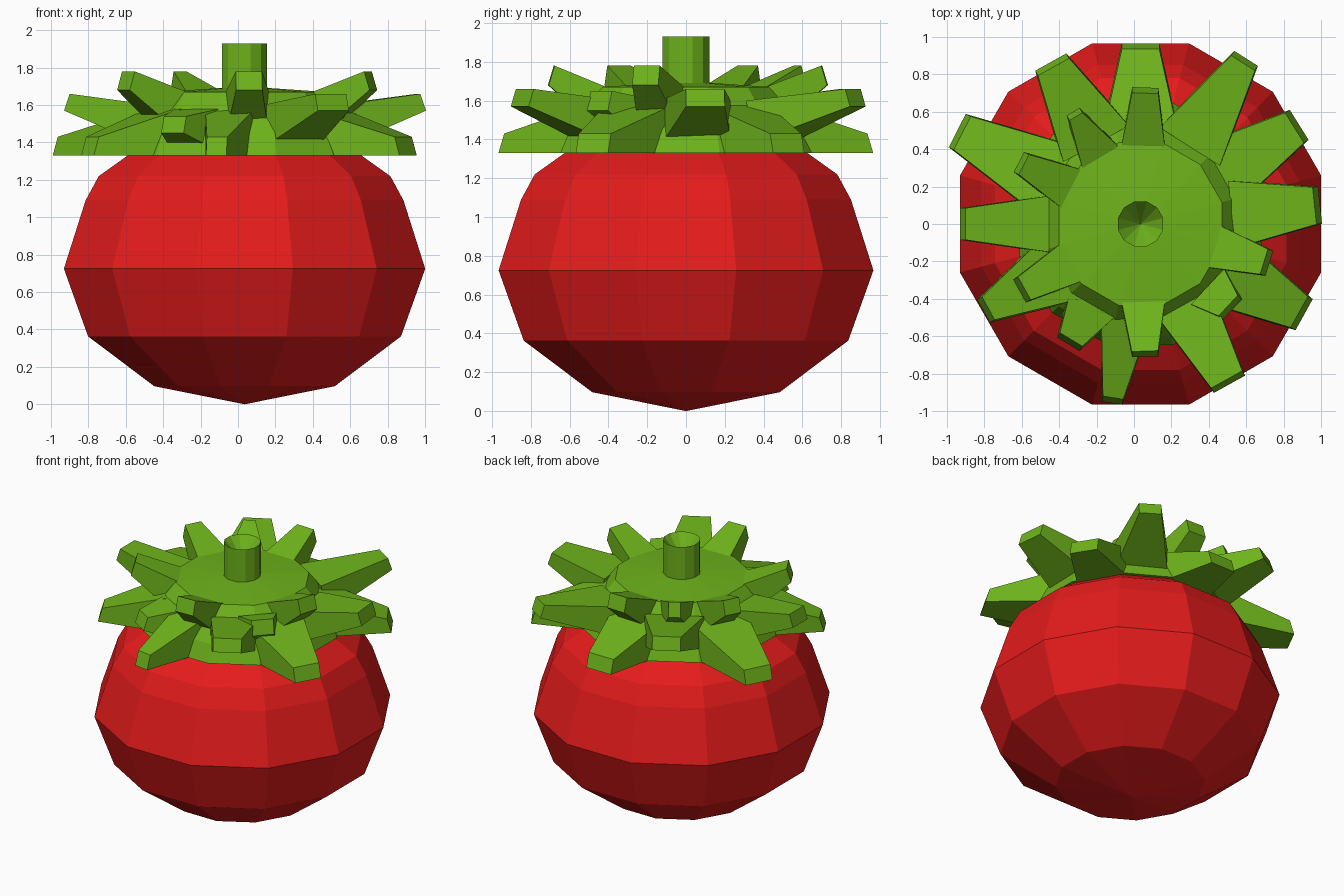
import bpy, bmesh
from math import sin, cos, radians
from mathutils import Vector

if "Cube" in bpy.data.objects:
    bpy.data.objects.remove(bpy.data.objects["Cube"])

CENTRE_X = 0.035


def material(name, rgb):
    m = bpy.data.materials.new(name)
    m.use_nodes = True
    m.diffuse_color = (*rgb, 1)
    m.node_tree.nodes["Principled BSDF"].inputs["Base Color"].default_value = (*rgb, 1)
    return m


RED = material("tomato red", (0.78, 0.011, 0.011))
GREEN = material("leaf green", (0.155, 0.45, 0.011))


def finish(name, bm, mat):
    bmesh.ops.recalc_face_normals(bm, faces=bm.faces)
    mesh = bpy.data.meshes.new(name)
    bm.to_mesh(mesh)
    bm.free()
    mesh.materials.append(mat)
    obj = bpy.data.objects.new(name, mesh)
    obj.location.x = CENTRE_X
    bpy.context.collection.objects.link(obj)


def lathe(name, profile, mat, sides=12, turn=15):
    """Faceted solid from (radius, height) pairs; zero radius makes a point."""
    bm = bmesh.new()
    rings = []
    for r, z in profile:
        if r == 0:
            rings.append([bm.verts.new((0, 0, z))] * sides)
        else:
            angles = [radians(turn + 360 * i / sides) for i in range(sides)]
            rings.append([bm.verts.new((r * cos(a), r * sin(a), z)) for a in angles])
    for low, high in zip(rings, rings[1:]):
        for i in range(sides):
            j = (i + 1) % sides
            corners = dict.fromkeys([low[i], low[j], high[j], high[i]])
            bm.faces.new(list(corners))
    finish(name, bm, mat)


def leaf(name, angle, reach, root, tip, root_width, tip_width, root_radius=0.52):
    """Tapered blunt leaf; root and tip give (bottom, top) heights."""
    a = radians(angle)
    out, side = Vector((cos(a), sin(a), 0)), Vector((-sin(a), cos(a), 0))
    bm = bmesh.new()
    ends = []
    for r, (low, high), w in ((root_radius, root, root_width), (reach, tip, tip_width)):
        ends.append([bm.verts.new(out * (r - inset) + side * (s * w / 2)
                                  + Vector((0, 0, z)))
                     for s, z, inset in ((-1, low, 0), (1, low, 0),
                                         (1, high, 0.03), (-1, high, 0.03))])
    bm.faces.new(ends[0])
    bm.faces.new(ends[1])
    for i in range(4):
        j = (i + 1) % 4
        bm.faces.new([ends[0][i], ends[0][j], ends[1][j], ends[1][i]])
    finish(name, bm, GREEN)


# Fruit
lathe("fruit_body", [(0, 0), (0.5, 0.097), (0.866, 0.363), (1, 0.725),
                     (0.88, 1.09), (0.807, 1.22), (0.64, 1.335), (0, 1.36)], RED)

# Leafy cap and hollow stem
lathe("leaf_cap", [(0, 1.33), (0.67, 1.33), (0.62, 1.45), (0.45, 1.67), (0, 1.70)], GREEN)
lathe("stem", [(0.125, 1.66), (0.125, 1.93), (0, 1.78)], GREEN)

# Low leaves: angle, reach, root width, tip width
for n, (angle, reach, root, tip) in enumerate((
        (32, 1.00, 0.38, 0.19), (90, 0.965, 0.40, 0.20), (153, 1.10, 0.42, 0.20),
        (209, 0.96, 0.38, 0.14), (261, 0.97, 0.27, 0.11), (331, 1.00, 0.40, 0.19))):
    leaf(f"low_leaf_{n + 1}", angle, reach, (1.33, 1.58), (1.33, 1.43), root, tip)

# Middle leaves, rising outward
for n, (angle, reach, root, tip) in enumerate((
        (6, 0.965, 0.36, 0.20), (57.5, 1.05, 0.38, 0.15), (119, 0.99, 0.40, 0.19),
        (180, 0.965, 0.30, 0.17), (299, 0.98, 0.32, 0.19))):
    leaf(f"middle_leaf_{n + 1}", angle, reach, (1.38, 1.60), (1.57, 1.66), root, tip)

# Short leaves tucked between the others
leaf("short_front_right_leaf", 239, 0.75, (1.36, 1.58), (1.45, 1.54), 0.28, 0.14)
leaf("short_front_left_leaf", 317, 0.67, (1.42, 1.62), (1.55, 1.65), 0.26, 0.15)

# Upper leaves, short and steep
for n, (angle, reach, width) in enumerate((
        (88, 0.73, 0.14), (121, 0.70, 0.08), (153, 0.73, 0.12),
        (209, 0.74, 0.14), (272, 0.71, 0.14), (343, 0.72, 0.14))):
    leaf(f"upper_leaf_{n + 1}", angle, reach, (1.42, 1.66), (1.68, 1.78), 0.24, width, 0.42)
